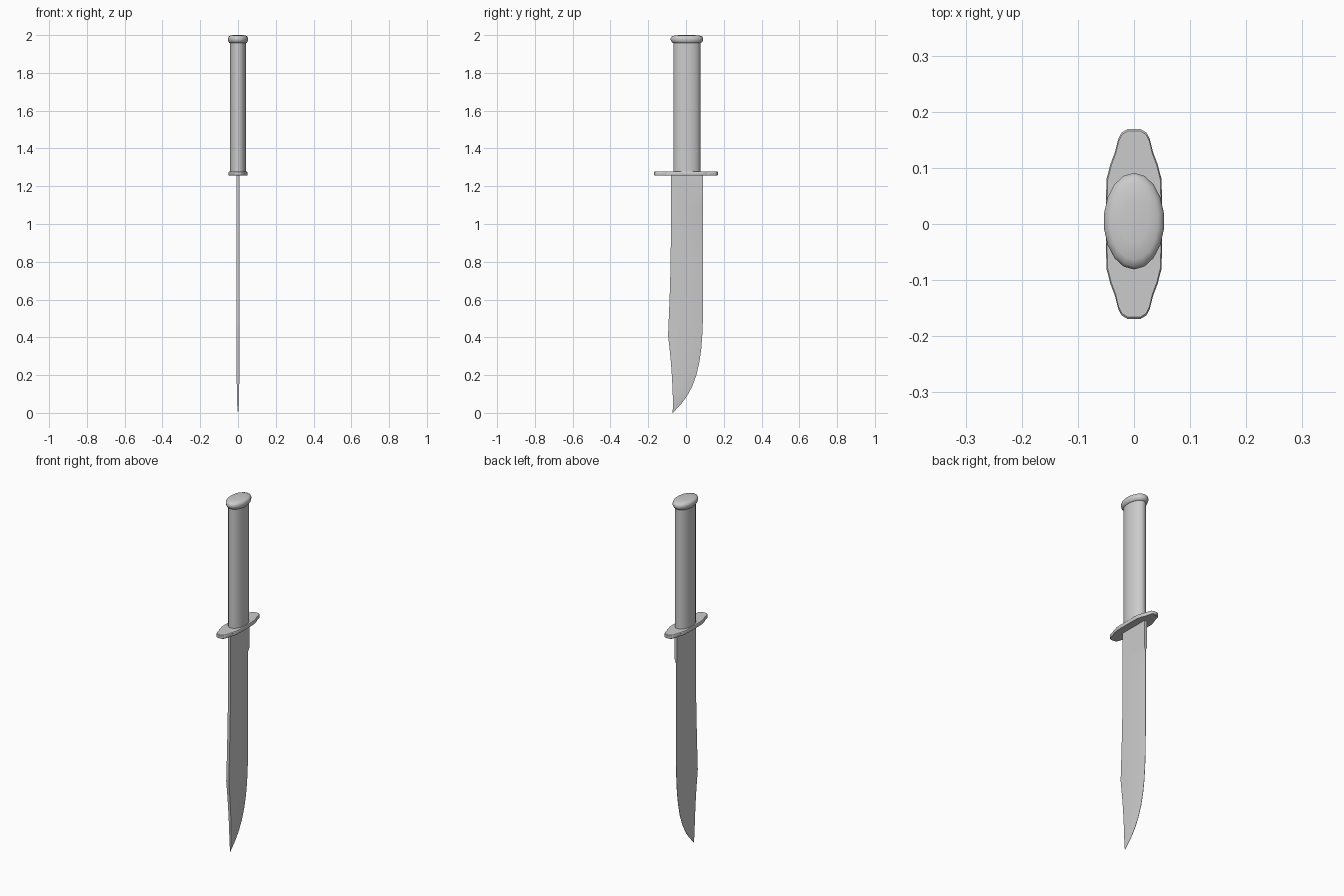
import bpy, bmesh, math

if "Cube" in bpy.data.objects:
    bpy.data.objects.remove(bpy.data.objects["Cube"])


def loft(name, loops, angle=30):
    """Skin equal-length loops of points and cap both ends."""
    bm = bmesh.new()
    rows = [[bm.verts.new(p) for p in loop] for loop in loops]
    n = len(rows[0])
    for a, b in zip(rows, rows[1:]):
        for i in range(n):
            j = (i + 1) % n
            bm.faces.new((a[i], a[j], b[j], b[i]))
    bm.faces.new(rows[0][::-1])
    bm.faces.new(rows[-1])
    bmesh.ops.recalc_face_normals(bm, faces=bm.faces)
    me = bpy.data.meshes.new(name)
    bm.to_mesh(me)
    bm.free()
    ob = bpy.data.objects.new(name, me)
    bpy.context.collection.objects.link(ob)
    bpy.ops.object.select_all(action='DESELECT')
    ob.select_set(True)
    bpy.context.view_layer.objects.active = ob
    bpy.ops.object.shade_smooth_by_angle(angle=math.radians(angle))
    return ob


def oval(rx, ry, z, sides=18, cy=0.005):
    return [(rx * math.sin(2 * math.pi * i / sides),
             cy + ry * math.cos(2 * math.pi * i / sides), z) for i in range(sides)]


# Oval grip
loft("grip", [oval(0.044, 0.072, z) for z in (1.265, 1.97)], 40)

# Domed pommel cap
cap = [(1.957, 0.84), (1.965, 0.95), (1.974, 1.0), (1.984, 1.0),
       (1.992, 0.94), (1.997, 0.8), (2.0, 0.45)]
loft("pommel", [oval(0.054 * s, 0.086 * s, z) for z, s in cap], 60)

# Cross guard: quarter outline mirrored both ways
quarter = [(0.05, 0.04), (0.049, 0.08), (0.042, 0.107), (0.034, 0.128),
           (0.028, 0.152), (0.022, 0.163), (0.012, 0.169)]
half = quarter + [(-x, y) for x, y in reversed(quarter)]
outline = half + [(-x, -y) for x, y in half]


def guard_loop(z, inset):
    return [(x * (1 - inset), y * (1 - inset / 2), z) for x, y in outline]


loft("guard", [guard_loop(1.256, 0.04), guard_loop(1.259, 0), guard_loop(1.274, 0),
               guard_loop(1.277, 0.04)], 35)

# Clip-point blade: z, spine y, bevel start y, edge y, half thickness, half edge
T, E = 0.008, 0.0008
stations = [
    (1.265, -0.080, 0.046, 0.091, T, T),
    (1.105, -0.080, 0.046, 0.091, T, T),
    (1.085, -0.080, 0.046, 0.091, T, E),
    (0.80, -0.081, 0.046, 0.091, T, E),
    (0.60, -0.087, 0.046, 0.091, T, E),
    (0.48, -0.092, 0.044, 0.089, T, E),
    (0.41, -0.095, 0.041, 0.086, T, E),
    (0.34, -0.087, 0.036, 0.081, 0.0078, E),
    (0.27, -0.080, 0.027, 0.071, 0.0075, E),
    (0.20, -0.075, 0.013, 0.055, 0.007, E),
    (0.14, -0.072, -0.007, 0.033, 0.0065, E),
    (0.09, -0.070, -0.027, 0.006, 0.006, E),
    (0.05, -0.070, -0.047, -0.023, 0.005, E),
    (0.02, -0.070, -0.063, -0.051, 0.0025, E),
    (0.0, -0.071, -0.0705, -0.070, 0.0006, 0.0005),
]
loft("blade", [[(t, s, z), (t, b, z), (e, c, z), (-e, c, z), (-t, b, z), (-t, s, z)]
               for z, s, b, c, t, e in stations], 30)
